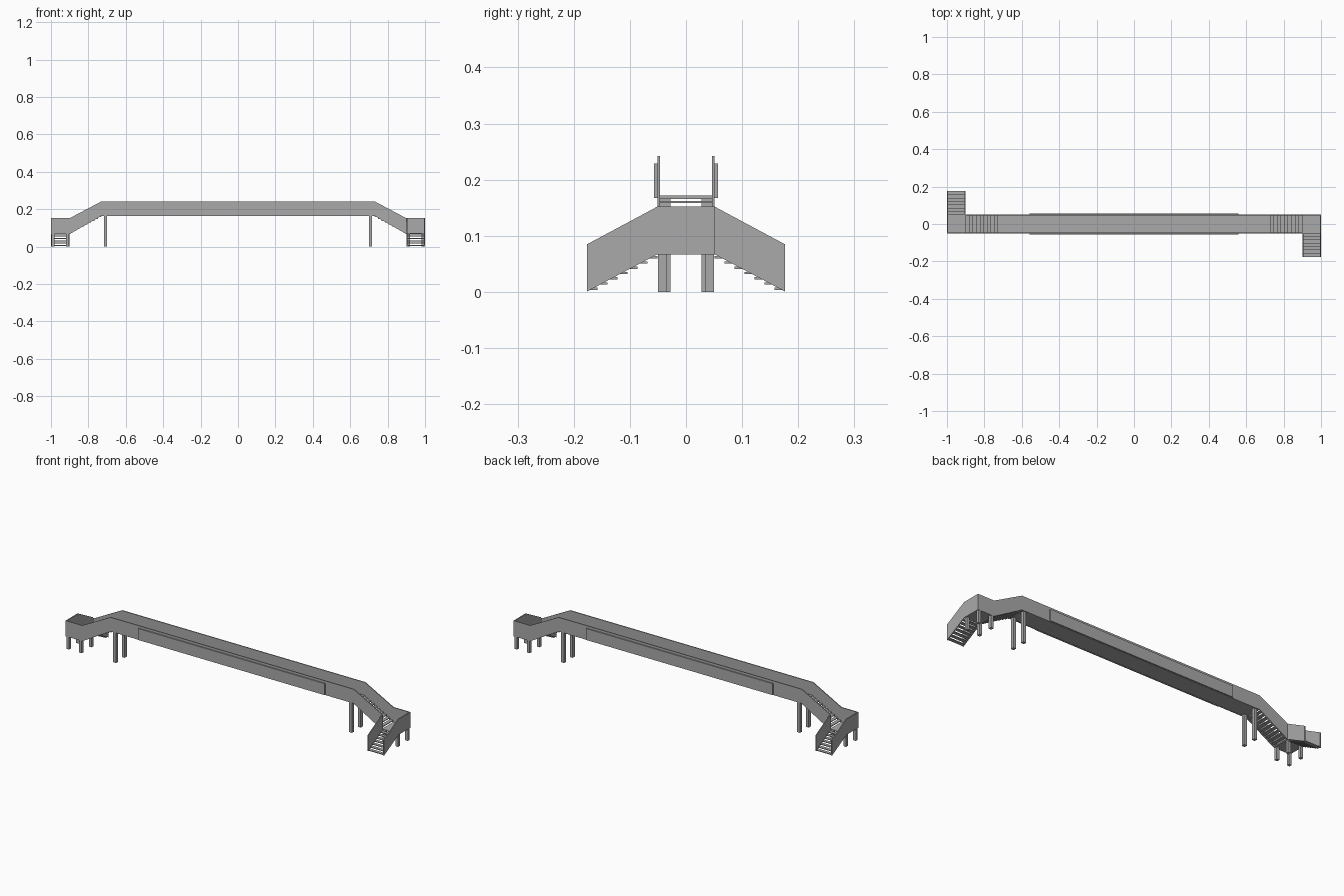
import bpy
import bmesh
from math import pi
from mathutils import Matrix

cube = bpy.data.objects.get("Cube")
if cube:
    bpy.data.objects.remove(cube, do_unlink=True)

grey = bpy.data.materials.new("concrete grey")
grey.use_nodes = True
GREY = (0.4, 0.4, 0.4, 1)
grey.diffuse_color = GREY
grey.node_tree.nodes["Principled BSDF"].inputs["Base Color"].default_value = GREY

HALF = 0.051      # half width of the walkway
WALL = 0.005      # wall thickness
SLAB = 0.006      # deck thickness
DECK = 0.172      # walking height of the span
LAND = 0.073      # walking height of the landings
KNEE, EDGE, END = 0.73, 0.9, 1.0
FOOT = 0.176      # how far the lower flights reach out


def finish(name, bm):
    bmesh.ops.recalc_face_normals(bm, faces=bm.faces)
    mesh = bpy.data.meshes.new(name)
    bm.to_mesh(mesh)
    bm.free()
    mesh.materials.append(grey)
    obj = bpy.data.objects.new(name, mesh)
    bpy.context.collection.objects.link(obj)
    return obj


def both_ends(name, bm):
    """Make the part and its half-turn twin."""
    finish("left_" + name, bm)
    twin = finish("right_" + name, bm_copy(name))
    twin.data.transform(Matrix.Rotation(pi, 4, "Z"))


def bm_copy(name):
    bm = bmesh.new()
    bm.from_mesh(bpy.data.objects["left_" + name].data)
    return bm


def box(bm, x0, x1, y0, y1, z0, z1):
    mat = Matrix.Translation(((x0 + x1) / 2, (y0 + y1) / 2, (z0 + z1) / 2))
    mat = mat @ Matrix.Diagonal((x1 - x0, y1 - y0, z1 - z0, 1))
    bmesh.ops.create_cube(bm, size=1, matrix=mat)


def plate(bm, points, axis, start, thick):
    """Extrude an upright outline along x or y."""
    if axis == "x":
        verts = [bm.verts.new((start, a, z)) for a, z in points]
        shift = (thick, 0, 0)
    else:
        verts = [bm.verts.new((a, start, z)) for a, z in points]
        shift = (0, thick, 0)
    face = bm.faces.new(verts)
    new = bmesh.ops.extrude_face_region(bm, geom=[face], use_keep_orig=True)["geom"]
    bmesh.ops.translate(bm, verts=[g for g in new if isinstance(g, bmesh.types.BMVert)], vec=shift)


# Long parapets following span, upper flights and one landing
TOP, LOW, LTOP, LLOW = 0.242, 0.165, 0.152, 0.067
bm = bmesh.new()
plate(bm, [(-EDGE, LLOW), (-KNEE, LOW), (KNEE, LOW), (EDGE, LLOW), (END, LLOW),
           (END, LTOP), (EDGE, LTOP), (KNEE, TOP), (-KNEE, TOP), (-EDGE, LTOP)],
      "y", HALF - WALL, WALL)
both_ends("long_parapet", bm)

# End wall of the landing, running down the lower flight
bm = bmesh.new()
plate(bm, [(HALF, LLOW), (-HALF, LLOW), (-FOOT, 0.001), (-FOOT, 0.085),
           (-HALF, LTOP), (HALF, LTOP)], "x", END - WALL, WALL)
both_ends("end_wall", bm)

# Inner wall of the lower flight
bm = bmesh.new()
plate(bm, [(-HALF, LLOW), (-FOOT, 0.001), (-FOOT, 0.085), (-HALF, LTOP)], "x", EDGE, WALL)
both_ends("lower_flight_wall", bm)

# Span deck
inner = HALF - WALL
bm = bmesh.new()
box(bm, -KNEE, KNEE, -inner, inner, DECK - SLAB, DECK)
finish("span_deck", bm)

# Landing slabs
bm = bmesh.new()
box(bm, EDGE, END - WALL, -HALF, inner, LAND - SLAB, LAND)
both_ends("landing", bm)

# Open treads of the upper flights
STEPS = 9
bm = bmesh.new()
run = (EDGE - KNEE) / STEPS
for i in range(STEPS):
    z = DECK - (i + 1) * (DECK - LAND) / (STEPS + 1)
    box(bm, KNEE + i * run, KNEE + (i + 1) * run, -inner, inner, z - 0.004, z)
both_ends("upper_treads", bm)

# Open treads of the lower flights
STEPS = 7
bm = bmesh.new()
run = (FOOT - HALF) / STEPS
for i in range(STEPS):
    z = LAND - (i + 1) * (LAND - 0.003) / (STEPS + 0.5)
    y = -HALF - i * run
    box(bm, EDGE + WALL, END - WALL, y - run, y, z - 0.004, z)
both_ends("lower_treads", bm)

# Landing legs and tall span columns
bm = bmesh.new()
for x in (0.912, 0.988):
    for y in (-0.042, 0.042):
        box(bm, x - 0.008, x + 0.008, y - 0.008, y + 0.008, 0, LAND - SLAB)
both_ends("landing_legs", bm)

bm = bmesh.new()
for y in (-0.037, 0.037):
    box(bm, 0.70, 0.717, y - 0.009, y + 0.009, 0, DECK - SLAB)
both_ends("span_columns", bm)

# Flat panels on the outside of the span
bm = bmesh.new()
box(bm, -0.56, 0.56, HALF, HALF + 0.006, 0.167, 0.229)
both_ends("side_panel", bm)
